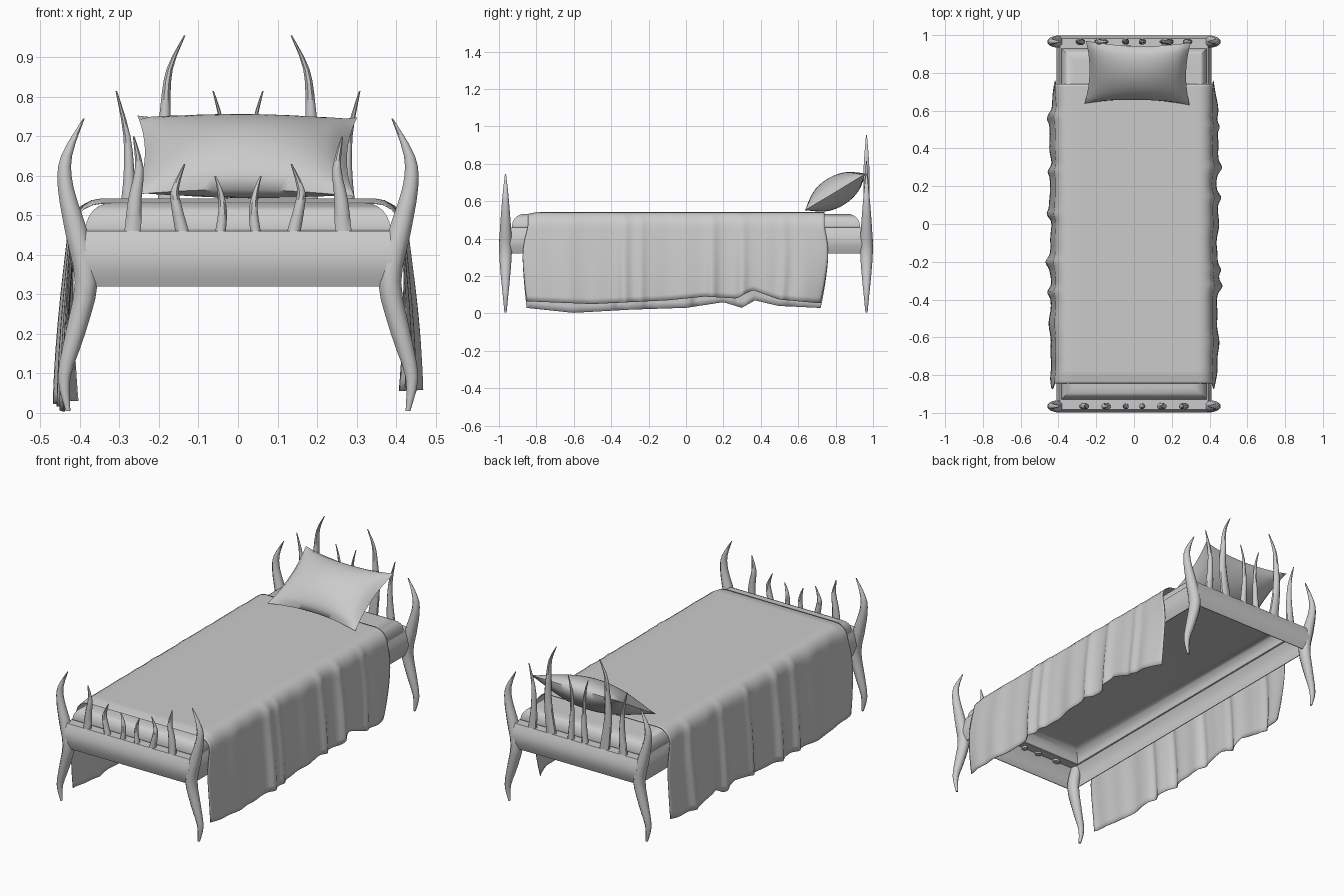
import bpy, bmesh, math
from mathutils import Matrix

cube = bpy.data.objects.get("Cube")
if cube:
    bpy.data.objects.remove(cube, do_unlink=True)

grey = bpy.data.materials.new("plain grey")
grey.use_nodes = True
grey.diffuse_color = (0.6, 0.6, 0.6, 1)
grey.node_tree.nodes["Principled BSDF"].inputs["Base Color"].default_value = (0.6, 0.6, 0.6, 1)


def finish(bm, name, angle=40, thickness=0):
    """Turn a bmesh into a shaded, coloured object, thickened inwards if asked."""
    bmesh.ops.recalc_face_normals(bm, faces=bm.faces)
    mesh = bpy.data.meshes.new(name)
    bm.to_mesh(mesh)
    bm.free()
    obj = bpy.data.objects.new(name, mesh)
    bpy.context.collection.objects.link(obj)
    mesh.materials.append(grey)
    bpy.ops.object.select_all(action="DESELECT")
    obj.select_set(True)
    bpy.context.view_layer.objects.active = obj
    bpy.ops.object.shade_smooth_by_angle(angle=math.radians(angle))
    if thickness:
        obj.modifiers.new("thickness", "SOLIDIFY").thickness = thickness


def spline(points, steps=3):
    """Smooth a list of tuples with a Catmull-Rom curve."""
    out = []
    last = len(points) - 1
    for i in range(last):
        quad = [points[max(0, min(last, i + k))] for k in (-1, 0, 1, 2)]
        for s in range(steps):
            t = s / steps
            out.append(tuple(
                0.5 * (2 * b + (c - a) * t + (2 * a - 5 * b + 4 * c - d) * t * t
                       + (3 * b - a - 3 * c + d) * t ** 3)
                for a, b, c, d in zip(*quad)))
    return out + [points[-1]]


def lerp(points, x):
    """Piecewise linear lookup."""
    for (x0, y0), (x1, y1) in zip(points, points[1:]):
        if x <= x1:
            t = max(0, (x - x0) / (x1 - x0))
            return y0 + (y1 - y0) * t
    return points[-1][1]


def horn(name, path, y, side, sides=8):
    """Tapered horn; path holds x, z, x radius, y radius."""
    bm = bmesh.new()
    rings = []
    grow = 1 / math.cos(math.pi / sides)
    for x, z, rx, ry in spline(path):
        ring = []
        for k in range(sides):
            a = math.tau * (k + 0.5) / sides
            ring.append(bm.verts.new((side * (x + grow * rx * math.cos(a)),
                                      y + grow * ry * math.sin(a), z)))
        rings.append(ring)
    for low, high in zip(rings, rings[1:]):
        for k in range(sides):
            n = (k + 1) % sides
            bm.faces.new((low[k], low[n], high[n], high[k]))
    bm.faces.new(rings[0])
    bm.faces.new(rings[-1])
    finish(bm, name, 50)


def rail(name, length, offset, ledge, turn):
    """Hollow board: a thin bulging outer shell with a flat ledge on top."""
    bm = bmesh.new()
    steps = 10
    arc = [(math.sin(math.pi * k / steps), k / steps) for k in range(steps + 1)]
    outer = [(-0.016 - 0.018 * b, 0.46 - 0.14 * t) for b, t in arc]
    inner = [(-0.012 - 0.018 * b, 0.456 - 0.136 * t) for b, t in reversed(arc)]
    section = [(ledge, 0.46)] + outer + inner + [(ledge, 0.456)]
    ends = [[bm.verts.new((x, offset + d, z)) for d, z in section] for x in (-length, length)]
    count = len(section)
    for k in range(count):
        n = (k + 1) % count
        bm.faces.new((ends[0][k], ends[0][n], ends[1][n], ends[1][k]))
    for end in ends:
        bm.faces.new(end)
    bm.transform(Matrix.Rotation(turn, 4, "Z"))
    finish(bm, name)


# Corner posts and the horns standing on the end rails
post = [(0.43, 0.005, 0.006, 0.006), (0.44, 0.09, 0.016, 0.014), (0.412, 0.2, 0.025, 0.025),
        (0.384, 0.33, 0.029, 0.034), (0.407, 0.45, 0.029, 0.030), (0.436, 0.57, 0.020, 0.021),
        (0.434, 0.65, 0.014, 0.014), (0.39, 0.745, 0.002, 0.003)]
foot_horns = {
    "outer": [(0.267, 0.445, 0.022), (0.261, 0.54, 0.017), (0.25, 0.62, 0.011), (0.264, 0.70, 0.002)],
    "middle": [(0.138, 0.445, 0.018), (0.157, 0.53, 0.013), (0.158, 0.57, 0.009), (0.135, 0.63, 0.002)],
    "inner": [(0.046, 0.445, 0.014), (0.039, 0.51, 0.011), (0.045, 0.56, 0.007), (0.058, 0.60, 0.002)],
}
head_horns = {
    "outer": [(0.285, 0.445, 0.024), (0.276, 0.58, 0.015), (0.281, 0.70, 0.009), (0.308, 0.815, 0.002)],
    "middle": [(0.165, 0.445, 0.028), (0.188, 0.63, 0.020), (0.184, 0.77, 0.013),
               (0.173, 0.87, 0.008), (0.135, 0.955, 0.002)],
    "inner": [(0.045, 0.445, 0.018), (0.037, 0.60, 0.011), (0.042, 0.73, 0.006), (0.063, 0.815, 0.002)],
}
for side, label in ((1, "left"), (-1, "right")):
    for end, y, horns in (("foot", -0.965, foot_horns), ("head", 0.965, head_horns)):
        horn(f"{end}_post_{label}", post, y, side)
        for place, path in horns.items():
            full = [(x, z, r, min(1.2 * r, 0.016)) for x, z, r in path]
            horn(f"{end}_horn_{place}_{label}", full, y, side)

# Frame rails
for name, length, offset, ledge, turn in (("foot_rail", 0.39, -0.965, 0.038, 0),
                                          ("head_rail", 0.39, -0.965, 0.038, math.pi),
                                          ("left_rail", 0.95, -0.376, -0.006, math.pi / 2),
                                          ("right_rail", 0.95, -0.376, -0.006, -math.pi / 2)):
    rail(name, length, offset, ledge, turn)

# Mattress shell, open underneath, with rounded upper edges
bm = bmesh.new()
bmesh.ops.create_cube(bm, size=1)
for v in bm.verts:
    v.co = (v.co.x * 0.77, v.co.y * 1.86, 0.458 if v.co.z < 0 else 0.532)
base = [f for f in bm.faces if all(v.co.z < 0.5 for v in f.verts)]
bmesh.ops.delete(bm, geom=base, context="FACES")
upper = [e for e in bm.edges if all(v.co.z > 0.5 for v in e.verts)]
bmesh.ops.bevel(bm, geom=upper, offset=0.065, segments=6, profile=0.5, affect="EDGES")
finish(bm, "mattress", 40, 0.003)

# Blanket draped over both sides, with folds that deepen downwards
hems = {
    1: [(-0.85, 0.065), (-0.5, 0.05), (-0.1, 0.07), (0.1, 0.09), (0.27, 0.08), (0.36, 0.125),
        (0.5, 0.075), (0.72, 0.055)],
    -1: [(-0.85, 0.03), (-0.6, 0.003), (-0.3, 0.02), (0.0, 0.03), (0.2, 0.06), (0.3, 0.03),
         (0.37, 0.07), (0.5, 0.04), (0.72, 0.03)],
}
creases = {1: (-0.33, -0.24, 0.14, 0.3, 0.52), -1: (-0.36, -0.2, 0.05, 0.28, 0.57)}


def fold(side, y):
    wave = 0.005 * math.sin(19 * y + side) + 0.003 * math.sin(41 * y + 2 * side)
    return wave + sum(0.018 * math.exp(-((y - c) / 0.025) ** 2) for c in creases[side])


def drape(s, y):
    """s runs from -1 at one hem over the top to 1 at the other."""
    side = 1 if s > 0 else -1
    a = abs(s)
    dip = 0.012 * max(0, (-0.79 - y) / 0.06)
    if a < 0.4:
        return side * 0.345 * a / 0.4, y, 0.543 - dip
    if a < 0.55:
        t = (a - 0.4) / 0.15 * math.pi / 2
        return (side * (0.345 + 0.073 * math.sin(t) + 0.5 * fold(side, y) * math.sin(t) ** 2), y,
                0.463 + 0.08 * math.cos(t) - dip * math.cos(t))
    t = (a - 0.55) / 0.45
    x = 0.418 + 0.026 * math.sin(t * math.pi / 2) + fold(side, y) * (0.5 + 0.5 * t)
    # both ends of the skirt curl inwards, the head end more
    x -= t * (0.04 * max(0, (y - 0.6) / 0.14) ** 2 + 0.015 * max(0, (-0.75 - y) / 0.1) ** 2)
    hem = lerp(hems[side], y)
    swell = math.sin(min(1, t * 2.2) * math.pi / 2)
    flare = 0.035 * swell - 0.06 * t * t if y > 0 else 0.028 * swell - 0.022 * t * t
    return side * x, y + flare * (y / 0.8) ** 3, 0.463 + (hem - 0.463) * t


bm = bmesh.new()
rows, cols = 120, 60
grid = [[bm.verts.new(drape(2 * c / cols - 1, -0.845 + 1.585 * r / rows)) for c in range(cols + 1)]
        for r in range(rows + 1)]
for r in range(rows):
    for c in range(cols):
        bm.faces.new((grid[r][c], grid[r][c + 1], grid[r + 1][c + 1], grid[r + 1][c]))
finish(bm, "blanket", 60, 0.003)

# Pillow leaning on the head horns
bm = bmesh.new()
n = 20
for half in (1, -1):
    made = bmesh.ops.create_grid(bm, x_segments=n, y_segments=n, size=1)["verts"]
    for v in made:
        u, w = v.co.x, v.co.y
        puff = max(0, (1 - u * u) * (1 - w * w)) ** 0.6
        v.co = (0.278 * u * (1 - 0.08 * (1 - w * w)), 0.194 * w * (1 - 0.15 * (1 - u * u)),
                half * 0.082 * puff)
bmesh.ops.remove_doubles(bm, verts=bm.verts, dist=0.0005)
bm.transform(Matrix.Translation((0.02, 0.8, 0.65)) @ Matrix.Rotation(math.radians(31), 4, "X")
             @ Matrix.Rotation(math.radians(-1), 4, "Z"))
finish(bm, "pillow", 60)
